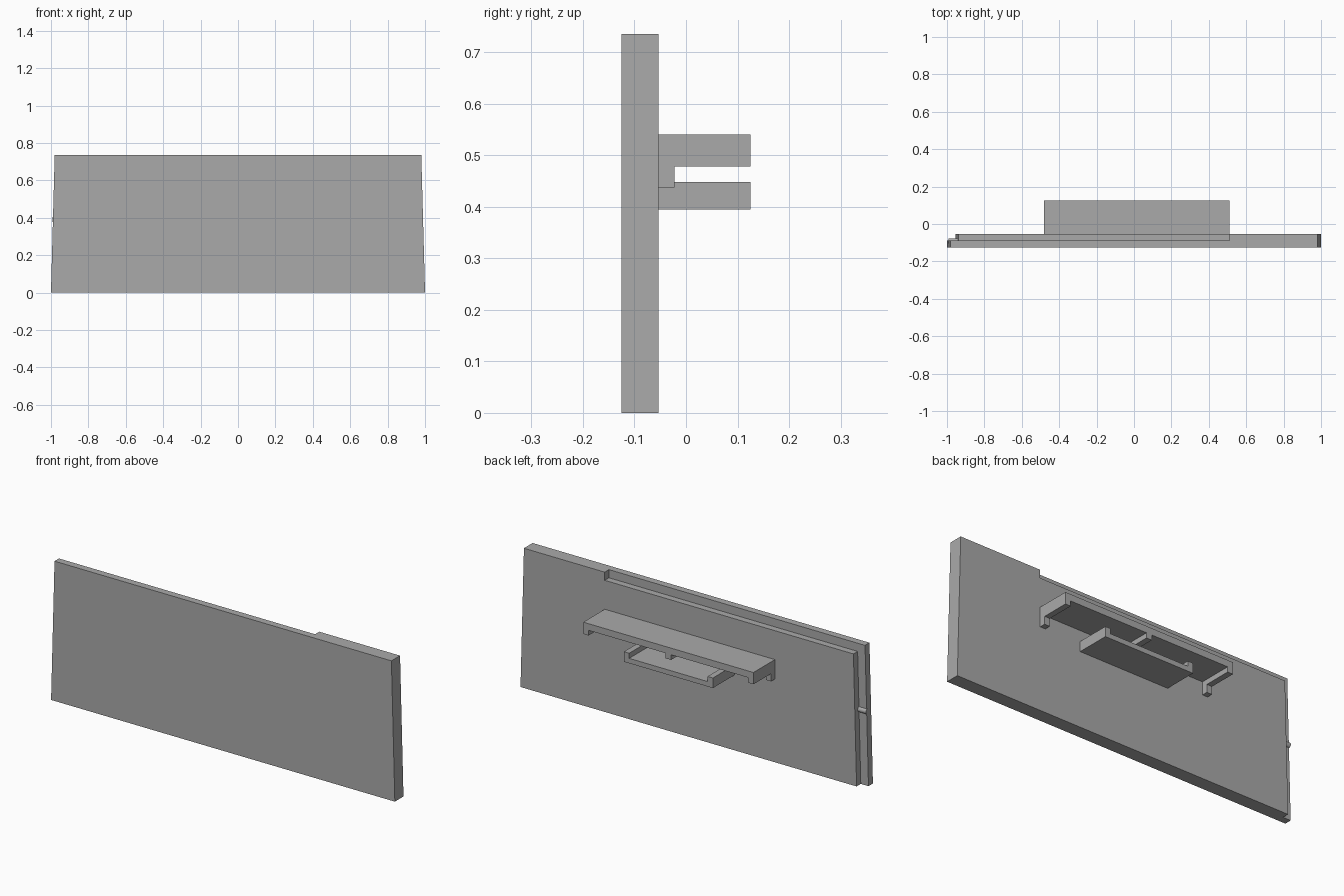
import bpy
import bmesh
from math import radians
from mathutils import Matrix

cube = bpy.data.objects.get("Cube")
if cube:
    bpy.data.objects.remove(cube, do_unlink=True)

# Single material
grey = bpy.data.materials.new("plain grey")
grey.use_nodes = True
colour = (0.4, 0.4, 0.4, 1)
grey.diffuse_color = colour
grey.node_tree.nodes["Principled BSDF"].inputs["Base Color"].default_value = colour


def finish(name, bm):
    bmesh.ops.recalc_face_normals(bm, faces=bm.faces)
    mesh = bpy.data.meshes.new(name)
    bm.to_mesh(mesh)
    bm.free()
    mesh.materials.append(grey)
    obj = bpy.data.objects.new(name, mesh)
    bpy.context.scene.collection.objects.link(obj)
    return obj


def prism(name, outline, y0, y1):
    """Extrude an x-z outline along y."""
    bm = bmesh.new()
    face = bm.faces.new([bm.verts.new((x, y0, z)) for x, z in outline])
    ext = bmesh.ops.extrude_face_region(bm, geom=[face])
    verts = [v for v in ext["geom"] if isinstance(v, bmesh.types.BMVert)]
    bmesh.ops.translate(bm, verts=verts, vec=(0, y1 - y0, 0))
    return finish(name, bm)


FRONT, BACK, REBATE, OUTER = -0.125, -0.053, -0.088, 0.125
TOP = 0.735
MID = 0.015      # centre of the brackets along x
WALL = 0.031

# Tapered panel with a rebate along one end and most of the top
panel = prism("panel", [(-1, 0), (1, 0), (0.98, TOP), (-0.98, TOP)], FRONT, BACK)
cutter = prism("rebate_cutter",
               [(-1.1, -0.1), (-0.958, -0.1), (-0.937, 0.692), (0.51, 0.692),
                (0.51, 0.8), (-1.1, 0.8)], REBATE, 0)
cutter.hide_render = True
cutter.hide_viewport = True
cut = panel.modifiers.new("rebate", "BOOLEAN")
cut.operation = "DIFFERENCE"
cut.solver = "EXACT"
cut.object = cutter

# Small peg in the end rebate
bm = bmesh.new()
bmesh.ops.create_cone(bm, cap_ends=True, segments=20, radius1=0.014, radius2=0.014,
                      depth=0.05,
                      matrix=Matrix.Translation((-0.967, REBATE - 0.003, 0.39))
                      @ Matrix.Rotation(radians(90), 4, "Y"))
peg = finish("end_peg", bm)
for poly in peg.data.polygons:
    poly.use_smooth = len(poly.vertices) == 4

# Upper bracket: plate with three ribs hanging below it
h = 0.495
low, under, high = 0.478, 0.505, 0.54
prism("upper_bracket",
      [(MID - h, high), (MID - h, low), (MID - h + WALL, low), (MID - h + WALL, under),
       (MID - WALL / 2, under), (MID - WALL / 2, low), (MID + WALL / 2, low),
       (MID + WALL / 2, under), (MID + h - WALL, under), (MID + h - WALL, low),
       (MID + h, low), (MID + h, high)], BACK, OUTER)

# Feet under the end ribs, against the panel
for side, name in ((-1, "right_foot"), (1, "left_foot")):
    a, b = MID + side * h, MID + side * (h - WALL)
    prism(name, [(a, 0.437), (b, 0.437), (b, low), (a, low)], BACK, BACK + WALL)

# Lower bracket: tray with raised ends
h = 0.259
low, floor, high = 0.395, 0.421, 0.448
prism("lower_bracket",
      [(MID - h, low), (MID + h, low), (MID + h, high), (MID + h - WALL, high),
       (MID + h - WALL, floor), (MID - h + WALL, floor), (MID - h + WALL, high),
       (MID - h, high)], BACK, OUTER)
